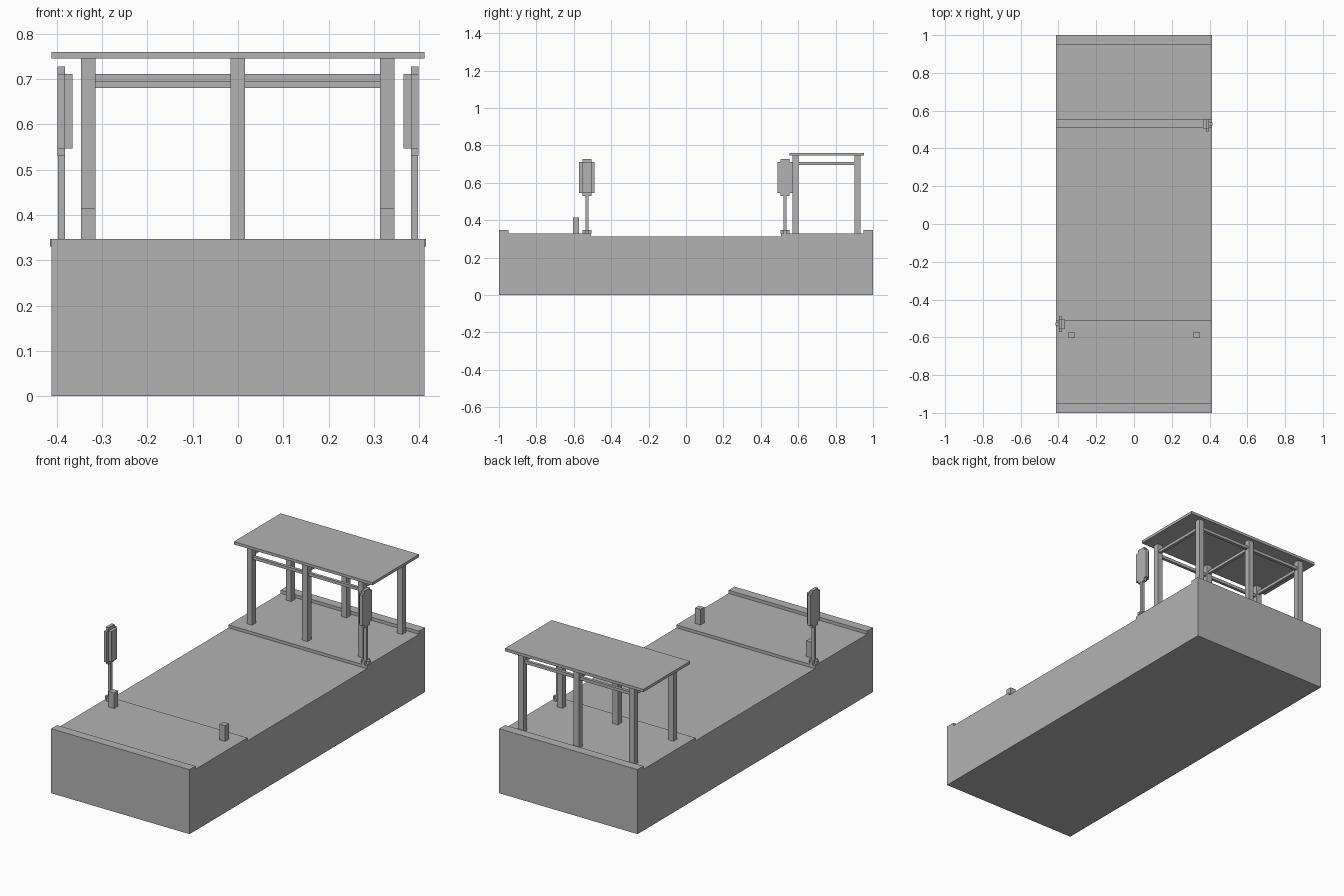
import bpy
import bmesh

if "Cube" in bpy.data.objects:
    bpy.data.objects.remove(bpy.data.objects["Cube"], do_unlink=True)

grey = bpy.data.materials.new("plain grey")
grey.use_nodes = True
COLOUR = (0.45, 0.45, 0.45, 1)
grey.diffuse_color = COLOUR
grey.node_tree.nodes["Principled BSDF"].inputs["Base Color"].default_value = COLOUR

HALF = 0.412    # half width of the street
WALK = 0.33     # pavement height
UNIT = 0.0165   # thickness of the thin parts


def finish(name, bm):
    bmesh.ops.recalc_face_normals(bm, faces=bm.faces)
    mesh = bpy.data.meshes.new(name)
    bm.to_mesh(mesh)
    bm.free()
    mesh.materials.append(grey)
    obj = bpy.data.objects.new(name, mesh)
    bpy.context.collection.objects.link(obj)
    return obj


def prism(name, points, place, depth):
    """Extrude a flat outline; place() maps its 2D points into space."""
    bm = bmesh.new()
    face = bm.faces.new([bm.verts.new(place(a, b)) for a, b in points])
    new = bmesh.ops.extrude_face_region(bm, geom=[face])["geom"]
    verts = [v for v in new if isinstance(v, bmesh.types.BMVert)]
    bmesh.ops.translate(bm, verts=verts, vec=depth)
    return finish(name, bm)


def box(name, x, y, z):
    outline = [(x[0], y[0]), (x[1], y[0]), (x[1], y[1]), (x[0], y[1])]
    return prism(name, outline, lambda a, b: (a, b, z[0]), (0, 0, z[1] - z[0]))


def around(centre, half):
    return (centre - half, centre + half)


def plus(wide, tall, step_a, step_b):
    """Outline of a rectangle with a square notch in each corner."""
    quarter = [(wide, tall - step_b), (wide - step_a, tall - step_b), (wide - step_a, tall)]
    right = [(a, -b) for a, b in reversed(quarter)] + quarter
    return right + [(-a, -b) for a, b in right]


# Street block: sunken road, pavements and raised end kerbs
side = [(1, 0), (1, 0.347), (0.95, 0.347), (0.95, WALK), (0.507, WALK), (0.507, 0.314)]
profile = side + [(-y, z) for y, z in reversed(side)]
prism("street_block", profile, lambda y, z: (-HALF, y, z), (2 * HALF, 0, 0))

# Shelter roof, posts and rails
box("shelter_roof", (-HALF, HALF), (0.553, 0.951), (0.745, 0.76))
ROWS = {"front": (0.586, 0.68), "back": (0.918, 0.695)}
COLUMNS = {"right": -0.331, "middle": -0.001, "left": 0.33}
for row, (y, rail_z) in ROWS.items():
    for column, x in COLUMNS.items():
        box(f"shelter_post_{row}_{column}", around(x, 0.016), around(y, 0.016), (WALK, 0.746))
    box(f"shelter_rail_{row}", (-0.32, 0.32), around(y, 0.008), (rail_z, rail_z + 0.016))
for column, x in COLUMNS.items():
    box(f"shelter_crossbeam_{column}", around(x, 0.008), (0.59, 0.91), (0.695, 0.711))

# Bollards on the front pavement
for column in ("left", "right"):
    box(f"bollard_{column}", around(COLUMNS[column], 0.016), around(-0.588, 0.016), (WALK, 0.414))

# Two signals at opposite corners, lamp housings facing the road axis
for name, s in (("front_signal", -1), ("back_signal", 1)):
    x, y = s * 0.39, s * 0.53
    prism(f"{name}_base", plus(0.0247, 0.0247, UNIT, UNIT),
          lambda a, b: (x + a, y + b, WALK), (0, 0, 0.017))
    box(f"{name}_pole", around(x, 0.008), around(y, 0.008), (0.34, 0.54))
    prism(f"{name}_plate", plus(0.041, 0.099, UNIT, UNIT),
          lambda a, b: (x - UNIT / 2, y + a, 0.629 + b), (UNIT, 0, 0))
    box(f"{name}_housing", around(x - s * UNIT, 0.0083), around(y, 0.0247), (0.547, 0.711))
